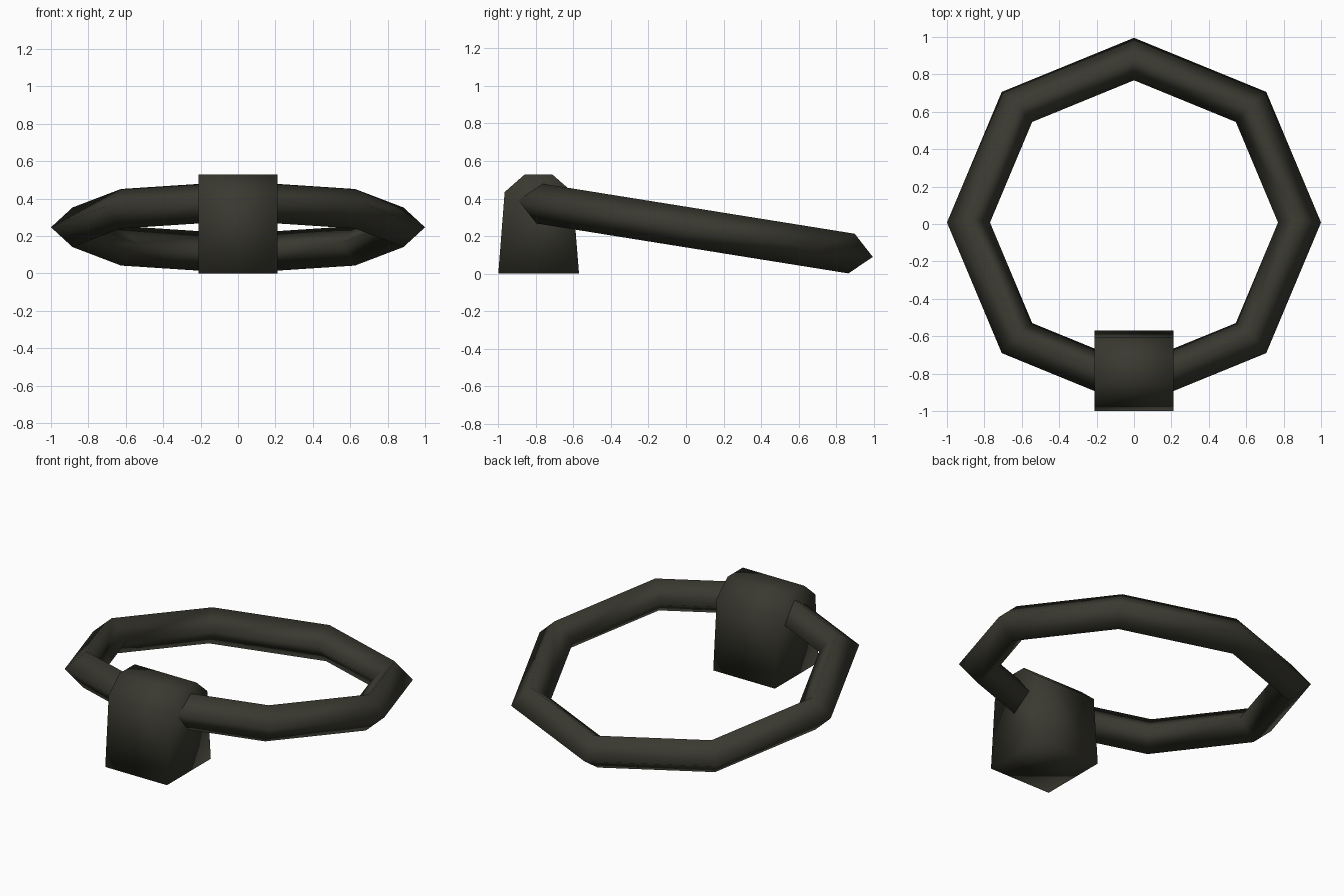
import bpy, math
from mathutils import Matrix, Vector

if "Cube" in bpy.data.objects:
    bpy.data.objects.remove(bpy.data.objects["Cube"])

iron = bpy.data.materials.new("dark iron")
iron.diffuse_color = (0.042, 0.041, 0.030, 1)
iron.use_nodes = True
iron.node_tree.nodes["Principled BSDF"].inputs["Base Color"].default_value = iron.diffuse_color


def make(name, verts, faces):
    mesh = bpy.data.meshes.new(name)
    mesh.from_pydata(verts, [], faces)
    mesh.materials.append(iron)
    obj = bpy.data.objects.new(name, mesh)
    bpy.context.collection.objects.link(obj)
    for p in mesh.polygons:
        p.use_smooth = True
    return obj


# Mounting block: tapered, chamfered profile extruded along x
profile = [(-1.0, 0), (-0.57, 0), (-0.605, 0.435), (-0.712, 0.528),
           (-0.86, 0.528), (-0.966, 0.435)]
n = len(profile)
verts = [(x, y, z) for x in (-0.212, 0.212) for y, z in profile]
faces = [tuple(reversed(range(n))), tuple(range(n, 2 * n))]
faces += [(i, (i + 1) % n, n + (i + 1) % n, n + i) for i in range(n)]
make("mounting_block", verts, faces)

# Handle ring: tilted octagon with a diamond section, ends inside the block
tilt = Matrix.Translation((0, 0.008, 0.247)) @ Matrix.Rotation(math.radians(-9.1), 4, 'X')


def station(k):
    a = -math.pi / 2 + k * math.pi / 4
    out = Vector((math.cos(a), math.sin(a), 0))
    up = Vector((0, 0, 0.107))
    return [out * 1.0, out * 0.885 + up, out * 0.77, out * 0.885 - up]


rows = [station(k) for k in range(9)]
rows[0] = [p.lerp(q, 0.2) for p, q in zip(rows[0], rows[1])]
rows[8] = [p.lerp(q, 0.2) for p, q in zip(rows[8], rows[7])]
verts = [tilt @ p for r in rows for p in r]
faces = [(4 * k + j, 4 * k + 4 + j, 4 * k + 4 + (j + 1) % 4, 4 * k + (j + 1) % 4)
         for k in range(8) for j in range(4)]
make("handle_ring", verts, faces)
